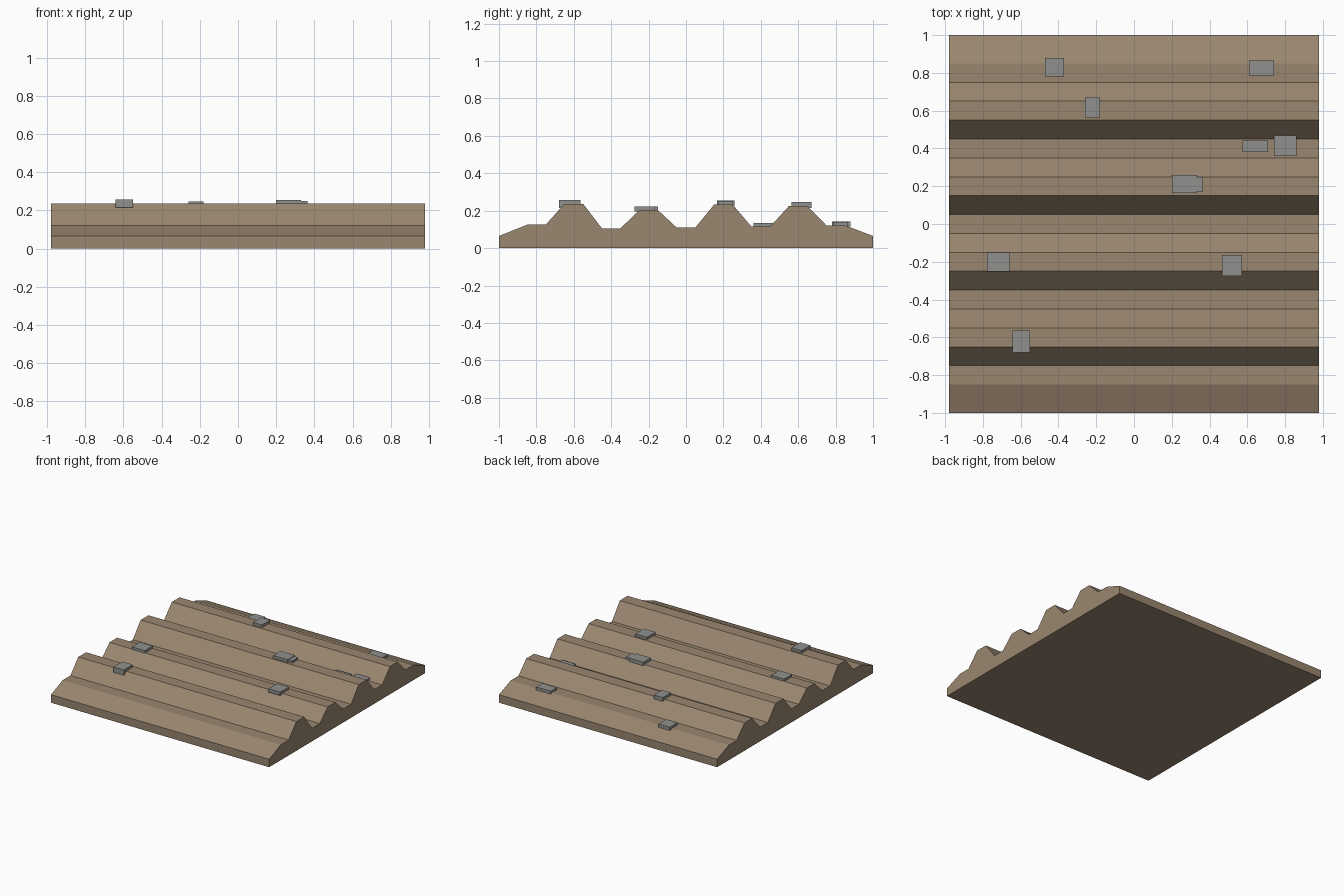
import bpy, bmesh

if "Cube" in bpy.data.objects:
    bpy.data.objects.remove(bpy.data.objects["Cube"])

def material(name, rgb):
    m = bpy.data.materials.new(name)
    m.diffuse_color = (*rgb, 1)
    m.use_nodes = True
    m.node_tree.nodes["Principled BSDF"].inputs["Base Color"].default_value = m.diffuse_color
    return m

def add_object(name, bm, mat):
    bmesh.ops.recalc_face_normals(bm, faces=bm.faces)
    me = bpy.data.meshes.new(name)
    bm.to_mesh(me)
    bm.free()
    me.materials.append(mat)
    ob = bpy.data.objects.new(name, me)
    bpy.context.collection.objects.link(ob)
    return ob

soil_mat = material("soil", (0.32, 0.24, 0.16))
stone_mat = material("stone", (0.28, 0.28, 0.27))

# Furrowed soil: a ridge profile in (y, z) extruded along x
HALF = 0.98
profile = [(-1, 0), (-1, 0.065)]
levels = [0.125, 0.237, 0.106, 0.203, 0.11, 0.232, 0.115, 0.225, 0.122]
for i, z in enumerate(levels):
    y = -0.85 + 0.2 * i
    profile += [(y, z), (y + 0.1, z)]
profile += [(1, 0.065), (1, 0)]

bm = bmesh.new()
end = bm.faces.new([bm.verts.new((-HALF, y, z)) for y, z in profile])
ext = bmesh.ops.extrude_face_region(bm, geom=[end], use_keep_orig=True)
bmesh.ops.translate(bm, vec=(2 * HALF, 0, 0),
                    verts=[v for v in ext["geom"] if isinstance(v, bmesh.types.BMVert)])
add_object("furrowed_soil", bm, soil_mat)

# Flat stones: x range, y range, z range
stones = [
    (-0.47, -0.37, 0.78, 0.88, 0.115, 0.142),
    (0.61, 0.74, 0.785, 0.865, 0.115, 0.14),
    (-0.26, -0.18, 0.565, 0.67, 0.215, 0.247),
    (0.575, 0.71, 0.38, 0.443, 0.105, 0.132),
    (0.74, 0.86, 0.36, 0.468, 0.108, 0.134),
    (0.20, 0.33, 0.165, 0.26, 0.225, 0.254),
    (0.235, 0.365, 0.172, 0.25, 0.225, 0.25),
    (-0.777, -0.66, -0.252, -0.15, 0.195, 0.222),
    (0.467, 0.572, -0.275, -0.165, 0.195, 0.223),
    (-0.643, -0.55, -0.68, -0.565, 0.215, 0.258),
]
for i, (x0, x1, y0, y1, z0, z1) in enumerate(stones, 1):
    bm = bmesh.new()
    bmesh.ops.create_cube(bm, size=1)
    bmesh.ops.scale(bm, vec=(x1 - x0, y1 - y0, z1 - z0), verts=bm.verts)
    bmesh.ops.translate(bm, vec=((x0 + x1) / 2, (y0 + y1) / 2, (z0 + z1) / 2), verts=bm.verts)
    add_object(f"stone_{i}", bm, stone_mat)
